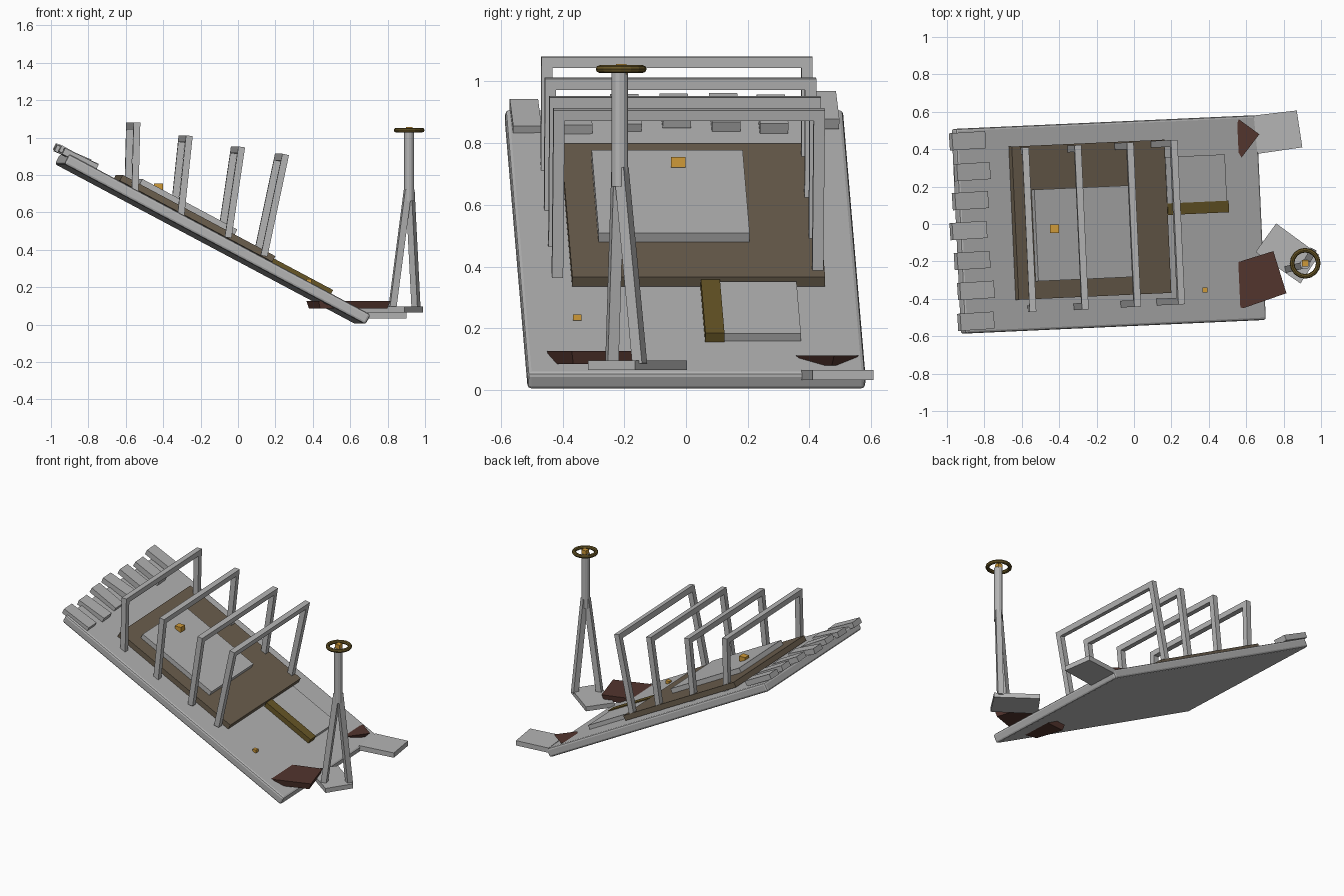
import bpy, bmesh, math
from mathutils import Matrix, Vector

if "Cube" in bpy.data.objects:
    bpy.data.objects.remove(bpy.data.objects["Cube"])

YAW, PITCH = math.radians(2.6), math.radians(28)
RZ = Matrix.Rotation(YAW, 4, 'Z')
DECK = Matrix.Translation((-0.135, -0.0025, 0.456)) @ RZ @ Matrix.Rotation(PITCH, 4, 'Y')


def material(name, rgb):
    m = bpy.data.materials.new(name)
    m.diffuse_color = (*rgb, 1)
    m.use_nodes = True
    m.node_tree.nodes["Principled BSDF"].inputs["Base Color"].default_value = m.diffuse_color
    return m


GREY = material("light_grey", (0.46, 0.46, 0.46))
BROWN = material("mat_brown", (0.15, 0.115, 0.077))
OLIVE = material("dark_brass", (0.14, 0.095, 0.02))
ORANGE = material("orange", (0.62, 0.32, 0.04))
RUST = material("rust", (0.085, 0.035, 0.027))


def finish(name, bm, mat, matrix=Matrix.Identity(4)):
    bmesh.ops.recalc_face_normals(bm, faces=bm.faces)
    mesh = bpy.data.meshes.new(name)
    bm.to_mesh(mesh)
    bm.free()
    mesh.materials.append(mat)
    ob = bpy.data.objects.new(name, mesh)
    ob.matrix_world = matrix
    bpy.context.collection.objects.link(ob)
    return ob


def add_box(bm, size, center=(0, 0, 0)):
    bmesh.ops.create_cube(bm, size=1, matrix=Matrix.Translation(center) @ Matrix.Diagonal((*size, 1)))


def box(name, size, matrix, mat, bevel=0):
    bm = bmesh.new()
    add_box(bm, size)
    ob = finish(name, bm, mat, matrix)
    if bevel:
        mod = ob.modifiers.new("bevel", 'BEVEL')
        mod.width, mod.segments = bevel, 2
    return ob


def deck_box(name, x, y, length, width, n0, n1, mat):
    """Box lying on the sloping deck, centred over plan point x, y."""
    a, b = x + 0.135, y + 0.0025
    n = 0.03 + (n0 + n1) / 2
    u = (a * math.cos(YAW) + b * math.sin(YAW) - n * math.sin(PITCH)) / math.cos(PITCH)
    v = -a * math.sin(YAW) + b * math.cos(YAW)
    return box(name, (length, width, n1 - n0), DECK @ Matrix.Translation((u, v, n)), mat)


def prism(name, points, z0, z1, mat, taper=1.0):
    """Flat polygon block, its underside scaled by taper."""
    bm = bmesh.new()
    c = sum((Vector(p) for p in points), Vector((0, 0))) / len(points)
    top = [bm.verts.new((*p, z1)) for p in points]
    low = [bm.verts.new((*(c + (Vector(p) - c) * taper), z0)) for p in points]
    bm.faces.new(top)
    bm.faces.new(low)
    for i in range(len(points)):
        j = (i + 1) % len(points)
        bm.faces.new((top[i], top[j], low[j], low[i]))
    return finish(name, bm, mat)


def strut(name, a, b, width):
    a, b = Vector(a), Vector(b)
    rot = (b - a).to_track_quat('Z', 'Y').to_matrix().to_4x4()
    return box(name, (width, width, (b - a).length), Matrix.Translation((a + b) / 2) @ rot, GREY)


# Sloping deck and the layers on it
box("deck", (1.828, 1.096, 0.06), DECK, GREY, 0.013)
deck_box("deck_mat", -0.235, 0.0225, 0.925, 0.82, 0.005, 0.04, BROWN)
deck_box("raised_panel", -0.276, -0.05, 0.575, 0.49, 0.04, 0.072, GREY)
deck_box("lower_plate", 0.325, 0.235, 0.36, 0.26, -0.005, 0.028, GREY)
deck_box("plate_stripe", 0.335, 0.086, 0.37, 0.062, -0.005, 0.034, OLIVE)

# Planks along the upper end: x, y, tilt in degrees
planks = [(-0.89, 0.445, 27), (-0.865, 0.28, 28), (-0.875, 0.125, 28), (-0.885, -0.035, 23),
          (-0.865, -0.195, 29), (-0.845, -0.355, 24), (-0.845, -0.52, 26)]
for i, (x, y, tilt) in enumerate(planks):
    z = 0.49 - 0.532 * (x + 0.135) + 0.016
    m = Matrix.Translation((x, y, z)) @ Matrix.Rotation(YAW * 1.4, 4, 'Z') @ \
        Matrix.Rotation(math.radians(tilt), 4, 'Y')
    box(f"end_plank_{i + 1}", (0.2, 0.092, 0.036), m, GREY)

# Hoops over the deck: x, y, top height, leg length, tilt in degrees
hoops = [(-0.56, -0.03, 1.08, 0.37, 1.5), (-0.28, -0.018, 1.01, 0.43, 6),
         (0.0, -0.003, 0.95, 0.49, 8.5), (0.235, 0.01, 0.91, 0.555, 12)]
T = 0.036
for i, (x, y, z, leg, tilt) in enumerate(hoops):
    bm = bmesh.new()
    add_box(bm, (T, 0.88, T), (0, 0, -T / 2))
    for s in (-1, 1):
        add_box(bm, (T, T, leg - T), (0, s * (0.44 - T / 2), -(leg + T) / 2))
    m = Matrix.Translation((x, y, z)) @ RZ @ Matrix.Rotation(math.radians(tilt), 4, 'Y')
    finish(f"hoop_{i + 1}", bm, GREY, m)

# Ground slabs and rusty blocks at the foot
prism("post_base", [(0.76, 0.003), (0.99, -0.165), (0.89, -0.318), (0.65, -0.15)], 0.065, 0.096, GREY)
prism("side_slab", [(0.64, 0.58), (0.87, 0.607), (0.9, 0.41), (0.66, 0.375)], 0.032, 0.065, GREY)
prism("rust_block_large", [(0.745, -0.145), (0.815, -0.37), (0.585, -0.45), (0.43, -0.42),
                           (0.365, -0.23), (0.52, -0.215)], 0.085, 0.127, RUST, 0.93)
prism("rust_block_small", [(0.56, 0.56), (0.67, 0.48), (0.575, 0.355), (0.52, 0.45)],
      0.08, 0.112, RUST, 0.6)

# Post on two legs
bm = bmesh.new()
bmesh.ops.create_cone(bm, cap_ends=True, segments=12, radius1=0.027, radius2=0.027, depth=0.37)
finish("post", bm, GREY, Matrix.Translation((0.915, -0.215, 0.845)))
strut("post_leg_left", (0.825, -0.24, 0.085), (0.908, -0.22, 0.72), 0.036)
strut("post_leg_right", (0.952, -0.15, 0.085), (0.92, -0.21, 0.72), 0.036)

# Hand wheel
bpy.ops.mesh.primitive_torus_add(location=(0.915, -0.21, 1.04), major_radius=0.07, minor_radius=0.0125,
                                 major_segments=16, minor_segments=8)
wheel = bpy.context.object
wheel.name = "hand_wheel"
wheel.data.materials.append(OLIVE)

# Small orange markers
for name, pos, s, h in (("wheel_hub", (0.915, -0.21, 1.04), 0.034, 0.034),
                        ("panel_marker", (-0.425, -0.025, 0.738), 0.046, 0.034),
                        ("deck_marker", (0.38, -0.352, 0.235), 0.027, 0.02)):
    box(name, (s, s, h), Matrix.Translation(pos), ORANGE)
